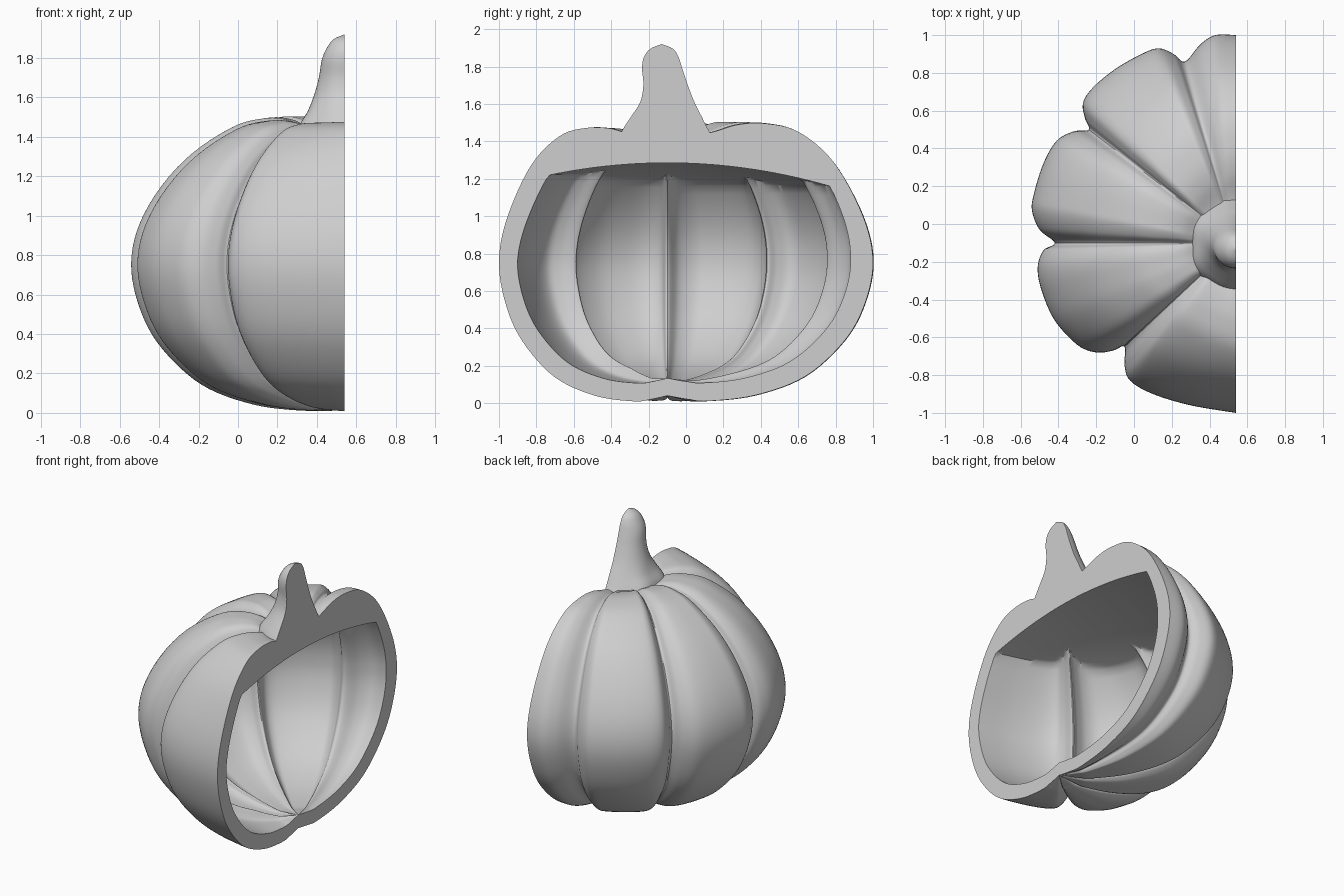
import bpy, bmesh, math
from mathutils import Vector

cube = bpy.data.objects.get("Cube")
if cube:
    bpy.data.objects.remove(cube, do_unlink=True)

CUT_X = 0.54                      # plane of the flat cut
AXIS = Vector((CUT_X, -0.1))      # vertical axis the lobes meet on
MID_Z = 0.76                      # height of the widest ring
GREY = (0.62, 0.62, 0.62, 1)

grey = bpy.data.materials.new("plain_grey")
grey.use_nodes = True
grey.diffuse_color = GREY
grey.node_tree.nodes["Principled BSDF"].inputs["Base Color"].default_value = GREY


def smooth_path(points, steps):
    """Catmull-Rom curve through the given points."""
    pts = [Vector(p) for p in points]
    pts = [pts[0]] + pts + [pts[-1]]
    path = []
    for a, b, c, d in zip(pts, pts[1:], pts[2:], pts[3:]):
        for i in range(steps):
            t = i / steps
            path.append(0.5 * (2 * b + (c - a) * t + (2 * a - 5 * b + 4 * c - d) * t ** 2
                               + (3 * b - a - 3 * c + d) * t ** 3))
    return path + [pts[-2]]


def add_grid(bm, rows):
    """Skin a grid of points with quads."""
    verts = [[bm.verts.new(p) for p in row] for row in rows]
    for low, high in zip(verts, verts[1:]):
        for i in range(len(low) - 1):
            bm.faces.new((low[i], low[i + 1], high[i + 1], high[i]))


def finish(bm, name):
    """Weld the grids and turn them into a smooth-shaded object."""
    bmesh.ops.remove_doubles(bm, verts=bm.verts, dist=0.0003)
    bmesh.ops.recalc_face_normals(bm, faces=bm.faces)
    mesh = bpy.data.meshes.new(name)
    bm.to_mesh(mesh)
    bm.free()
    mesh.materials.append(grey)
    obj = bpy.data.objects.new(name, mesh)
    bpy.context.collection.objects.link(obj)
    bpy.ops.object.select_all(action='DESELECT')
    obj.select_set(True)
    bpy.context.view_layer.objects.active = obj
    bpy.ops.object.shade_smooth_by_angle(angle=math.radians(40))


# Plan of the lobes, from the back of the cut round to the front
outline = smooth_path([
    (0.54, 1.0), (0.43, 1.0), (0.35, 0.95), (0.27, 0.86), (0.21, 0.9), (0.13, 0.93),
    (0.04, 0.9), (-0.1, 0.82), (-0.22, 0.72), (-0.27, 0.64), (-0.26, 0.56), (-0.24, 0.5),
    (-0.32, 0.49), (-0.41, 0.44), (-0.48, 0.32), (-0.53, 0.16), (-0.54, 0.07), (-0.5, -0.03),
    (-0.42, -0.1), (-0.48, -0.14), (-0.51, -0.23), (-0.49, -0.35), (-0.42, -0.51),
    (-0.3, -0.64), (-0.2, -0.68), (-0.11, -0.67), (-0.05, -0.65), (-0.05, -0.75),
    (-0.02, -0.83), (0.1, -0.9), (0.3, -0.96), (0.54, -1.0)], 6)

# Upright profile: share of the plan radius, and height
profile = smooth_path([
    (0, 1.42), (0.2, 1.44), (0.34, 1.48), (0.48, 1.485), (0.64, 1.44), (0.81, 1.28),
    (0.95, 1.0), (1, MID_Z), (0.96, 0.53), (0.86, 0.33), (0.67, 0.14), (0.43, 0.04),
    (0.2, 0.01), (0.1, 0.02), (0, 0.04)], 6)


def shell_point(edge, share, z, inside):
    """Point on the outer skin, or on the cavity wall below its domed ceiling."""
    arm = edge - AXIS
    turn = math.atan2(abs(arm.x), arm.y)
    t = min(max((math.degrees(turn) - 85) / 95, 0), 1)
    envelope = 1.11 - 0.22 * t * t * (3 - 2 * t)
    groove = max(0, 1 - arm.length / envelope)
    fade = min(1, share * 2.5)
    lift = 1 - 0.5 * groove * fade
    rise = max(0, (z - MID_Z) / 0.73)
    if rise:
        # Shoulders lean in on the side lobes, and the back stands higher
        lift += 0.022 * math.cos(turn - 0.6) * fade
        share *= 1 - 0.22 * math.sin(turn) * rise ** 3
    z = MID_Z + (z - MID_Z) * lift
    if inside:
        # The wall thins towards the top of the back
        share *= 0.89 + 0.04 * rise * math.cos(turn)
        z = MID_Z + (z - MID_Z) * (0.92 if rise else 0.87)
        z = min(z, 1.285 - 0.165 * (share * arm.length) ** 2)
    flat = AXIS + arm * share
    return (min(flat.x, CUT_X), flat.y, max(z, 0))


# Hollow half body: outer skin, cavity wall and the flat cut rim
outer, inner = [[[shell_point(e, s, z, inside) for e in outline] for s, z in profile]
                for inside in (False, True)]
body = bmesh.new()
add_grid(body, outer)
add_grid(body, inner)
for end in (0, -1):
    add_grid(body, [[row[end] for row in outer], [row[end] for row in inner]])
finish(body, "pumpkin_half")

# Half stem: height, front edge, back edge, depth from the cut
sections = smooth_path([
    (1.39, -0.37, 0.16, 0.25), (1.46, -0.34, 0.12, 0.235), (1.53, -0.295, 0.085, 0.19),
    (1.61, -0.245, 0.045, 0.155), (1.7, -0.228, 0.01, 0.13), (1.79, -0.235, -0.02, 0.115),
    (1.85, -0.225, -0.04, 0.09), (1.895, -0.19, -0.07, 0.055), (1.92, -0.13, -0.13, 0)], 4)
SIDES = 32
stem_rows = []
for z, front, back, depth in sections:
    row = []
    for i in range(SIDES + 1):
        a = math.pi * i / SIDES
        flare = 1 + 0.05 * max(0, 1.6 - z) / 0.2 * math.cos(6 * a) * math.sin(a)
        row.append((CUT_X - depth * math.sin(a) * flare,
                    (front + back) / 2 + (back - front) / 2 * math.cos(a) * flare, z))
    stem_rows.append(row)
stem = bmesh.new()
add_grid(stem, stem_rows)
add_grid(stem, [[row[0] for row in stem_rows], [row[-1] for row in stem_rows]])
stem.faces.new([stem.verts.new(p) for p in stem_rows[0]])
finish(stem, "stem")
